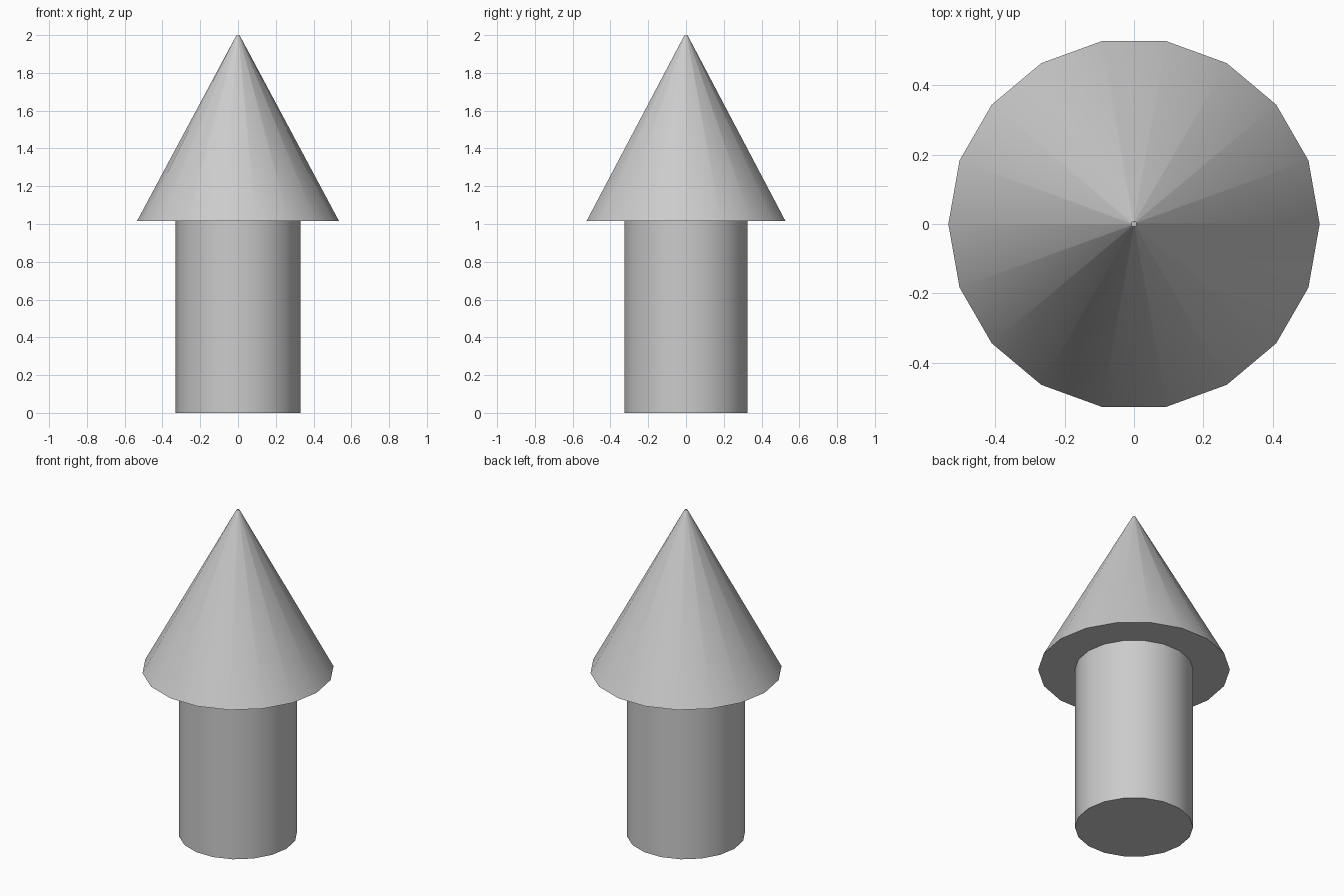
import bpy, bmesh, math

if "Cube" in bpy.data.objects:
    bpy.data.objects.remove(bpy.data.objects["Cube"])

SIDES = 18

# Half outline (radius, height): shaft, underside lip, cone with a tiny blunt tip
PROFILE = [(0.33, 0.0), (0.33, 1.015), (0.535, 1.015), (0.008, 2.0)]

bm = bmesh.new()
verts = [bm.verts.new((r, 0, z)) for r, z in PROFILE]
edges = [bm.edges.new(pair) for pair in zip(verts, verts[1:])]

# Revolve the outline
bmesh.ops.spin(bm, geom=verts + edges, cent=(0, 0, 0), axis=(0, 0, 1),
               angle=math.tau, steps=SIDES, use_duplicate=False)
bmesh.ops.remove_doubles(bm, verts=bm.verts[:], dist=0.0005)

# Close the bottom and the tip
bmesh.ops.holes_fill(bm, edges=[e for e in bm.edges if e.is_boundary], sides=0)
bmesh.ops.recalc_face_normals(bm, faces=bm.faces[:])

mesh = bpy.data.meshes.new("pointed_post")
bm.to_mesh(mesh)
bm.free()
post = bpy.data.objects.new("pointed_post", mesh)
bpy.context.collection.objects.link(post)

# Smooth around the sides, sharp at the rims
bpy.context.view_layer.objects.active = post
post.select_set(True)
bpy.ops.object.shade_smooth_by_angle(angle=math.radians(30))
